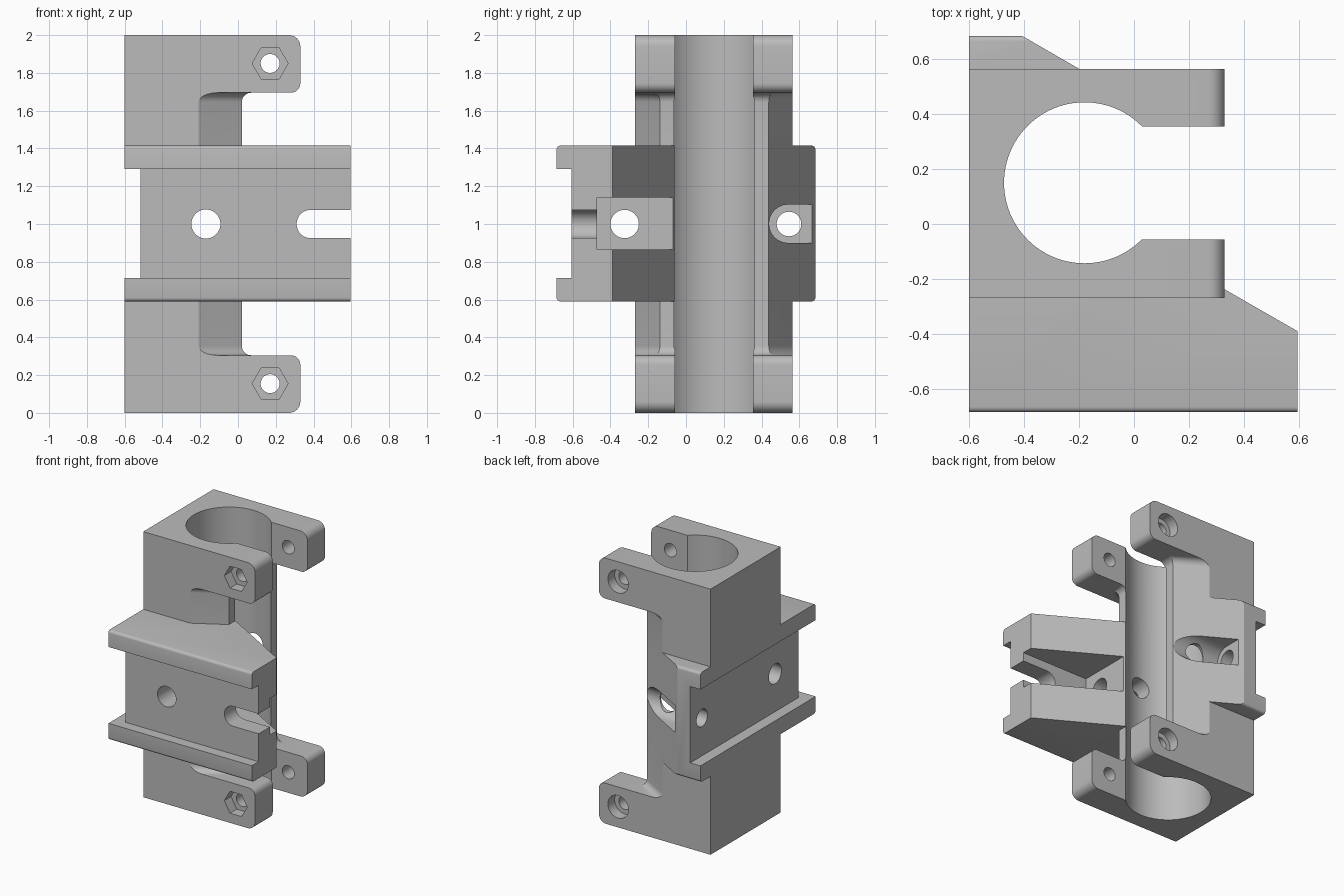
import bpy, bmesh, math
from mathutils import Vector, Matrix

if "Cube" in bpy.data.objects:
    bpy.data.objects.remove(bpy.data.objects["Cube"], do_unlink=True)

grey = bpy.data.materials.new("plain grey")
grey.use_nodes = True
GREY = (0.5, 0.5, 0.5, 1)
grey.diffuse_color = GREY
grey.node_tree.nodes["Principled BSDF"].inputs["Base Color"].default_value = GREY

MID = 0.15          # y of the bore axis
BORE_X = -0.18


def to_object(bm, name):
    bmesh.ops.recalc_face_normals(bm, faces=bm.faces)
    mesh = bpy.data.meshes.new(name)
    bm.to_mesh(mesh)
    bm.free()
    obj = bpy.data.objects.new(name, mesh)
    bpy.context.collection.objects.link(obj)
    mesh.materials.append(grey)
    return obj


def rounded(points, steps=8):
    """Turn (x, y, radius) corners into a filleted outline."""
    out = []
    for i, (x, y, r) in enumerate(points):
        p = Vector((x, y))
        if not r:
            out.append(p)
            continue
        a = (Vector(points[i - 1][:2]) - p).normalized()
        b = (Vector(points[(i + 1) % len(points)][:2]) - p).normalized()
        half = a.angle(b) / 2
        centre = p + (a + b).normalized() * (r / math.sin(half))
        start = p + a * (r / math.tan(half)) - centre
        end = p + b * (r / math.tan(half)) - centre
        for k in range(steps + 1):
            t = k / steps * (math.pi / 2)      # every filleted corner is square
            out.append(centre + start * math.cos(t) + end * math.sin(t))
    return out


def prism(name, outline, lo, hi, axis):
    """Extrude an outline along axis: z uses (x,y), y uses (x,z), x uses (y,z)."""
    place = {"z": lambda p, d: (p[0], p[1], d),
             "y": lambda p, d: (p[0], d, p[1]),
             "x": lambda p, d: (d, p[0], p[1])}[axis]
    bm = bmesh.new()
    low = [bm.verts.new(place(p, lo)) for p in outline]
    high = [bm.verts.new(place(p, hi)) for p in outline]
    bm.faces.new(low)
    bm.faces.new(high)
    for i in range(len(low)):
        bm.faces.new((low[i - 1], low[i], high[i], high[i - 1]))
    return to_object(bm, name)


def box(name, x0, x1, y0, y1, z0, z1):
    return prism(name, [(x0, y0), (x1, y0), (x1, y1), (x0, y1)], z0, z1, "z")


def rod(name, u, v, r, lo, hi, axis, sides=48):
    ring = [(u + r * math.cos(math.tau * i / sides), v + r * math.sin(math.tau * i / sides))
            for i in range(sides)]
    return prism(name, ring, lo, hi, axis)


def combine(target, tool, mode="DIFFERENCE"):
    mod = target.modifiers.new("combine", "BOOLEAN")
    mod.operation, mod.solver, mod.object = mode, "EXACT", tool
    bpy.context.view_layer.objects.active = target
    bpy.ops.object.modifier_apply(modifier=mod.name)
    bpy.data.objects.remove(tool, do_unlink=True)


def slope_cutter(side):
    """Thirty degree relief with filleted ends; side is 1 at the back, -1 at the front."""
    outline = rounded([(0, 0.305, 0.05), (0, 1.695, 0.05), (0.5, 1.695, 0), (0.5, 0.305, 0)])
    obj = prism("relief_cutter", outline, -0.8, 0.8, "y")
    turn = Matrix.Rotation(math.radians(60 * side), 4, "Z")
    obj.data.transform(Matrix.Translation((-0.2, MID + 0.415 * side, 0)) @ turn)
    return obj


# Clamp body with rounded ears at both ends
clamp = prism("clamp_body", rounded([
    (-0.6, 0, 0), (0.33, 0, 0.06), (0.33, 0.305, 0.05), (0.02, 0.305, 0.05),
    (0.02, 1.695, 0.05), (0.33, 1.695, 0.05), (0.33, 2, 0.06), (-0.6, 2, 0)]),
    -0.27, 0.565, "y")
combine(clamp, slope_cutter(-1))

# Mounting flange with softened long edges
flange = prism("flange", [(-0.6, -0.685), (0.595, -0.685), (0.595, -0.39), (0.02, -0.06),
                          (0.02, 0.685), (-0.6, 0.685)], 0.59, 1.415, "z")
bm = bmesh.new()
bm.from_mesh(flange.data)
long_edges = [e for e in bm.edges
              if all(abs(abs(v.co.y) - 0.685) < 0.001 for v in e.verts)
              and abs(e.verts[0].co.x - e.verts[1].co.x) > 0.3]
bmesh.ops.bevel(bm, geom=long_edges, offset=0.02, segments=4, profile=0.5, affect="EDGES")
bm.to_mesh(flange.data)
bm.free()
combine(clamp, flange, "UNION")
combine(clamp, slope_cutter(1))

# Bore and its open side
combine(clamp, rod("bore_cutter", BORE_X, MID, 0.293, -1, 3, "z", 96))
combine(clamp, box("opening_cutter", BORE_X, 1, -0.057, 0.355, -1, 3))

# Rail grooves on the front and on the closed side
combine(clamp, box("front_groove_cutter", -1, 1, -1, -0.605, 0.715, 1.29))
combine(clamp, box("side_groove_cutter", -1, -0.515, -1, 1, 0.715, 1.29))

# Flange bolt holes, open slot and nut pockets
combine(clamp, rod("front_hole_cutter", -0.17, 1, 0.077, -1, 1, "y"))
combine(clamp, rod("side_hole_cutter", -0.325, 1, 0.075, -1, 1, "x"))
combine(clamp, rod("rear_side_hole_cutter", 0.545, 1, 0.065, -1, 1, "x"))
combine(clamp, prism("slot_cutter", rounded([
    (0.31, 0.925, 0.0749), (0.9, 0.925, 0), (0.9, 1.075, 0), (0.31, 1.075, 0.0749)]),
    -1, -0.3, "y"))
combine(clamp, box("nut_pocket_cutter", 0.035, 1, -0.47, 0, 0.865, 1.14))
combine(clamp, prism("rear_pocket_cutter", rounded([
    (0.44, 0.9, 0.1), (0.9, 0.9, 0), (0.9, 1.103, 0), (0.44, 1.103, 0.1)]),
    -0.375, 1, "x"))

# Ear bolts: through hole, hexagon recess in front, round recess behind
for z in (0.155, 1.85):
    combine(clamp, rod("ear_hole_cutter", 0.17, z, 0.05, -1, 1, "y"))
    combine(clamp, rod("hex_recess_cutter", 0.17, z, 0.095, -1, -0.19, "y", 6))
    combine(clamp, rod("round_recess_cutter", 0.17, z, 0.085, 0.485, 1, "y"))

bpy.ops.object.select_all(action="DESELECT")
clamp.select_set(True)
bpy.context.view_layer.objects.active = clamp
bpy.ops.object.shade_smooth_by_angle(angle=math.radians(25))
